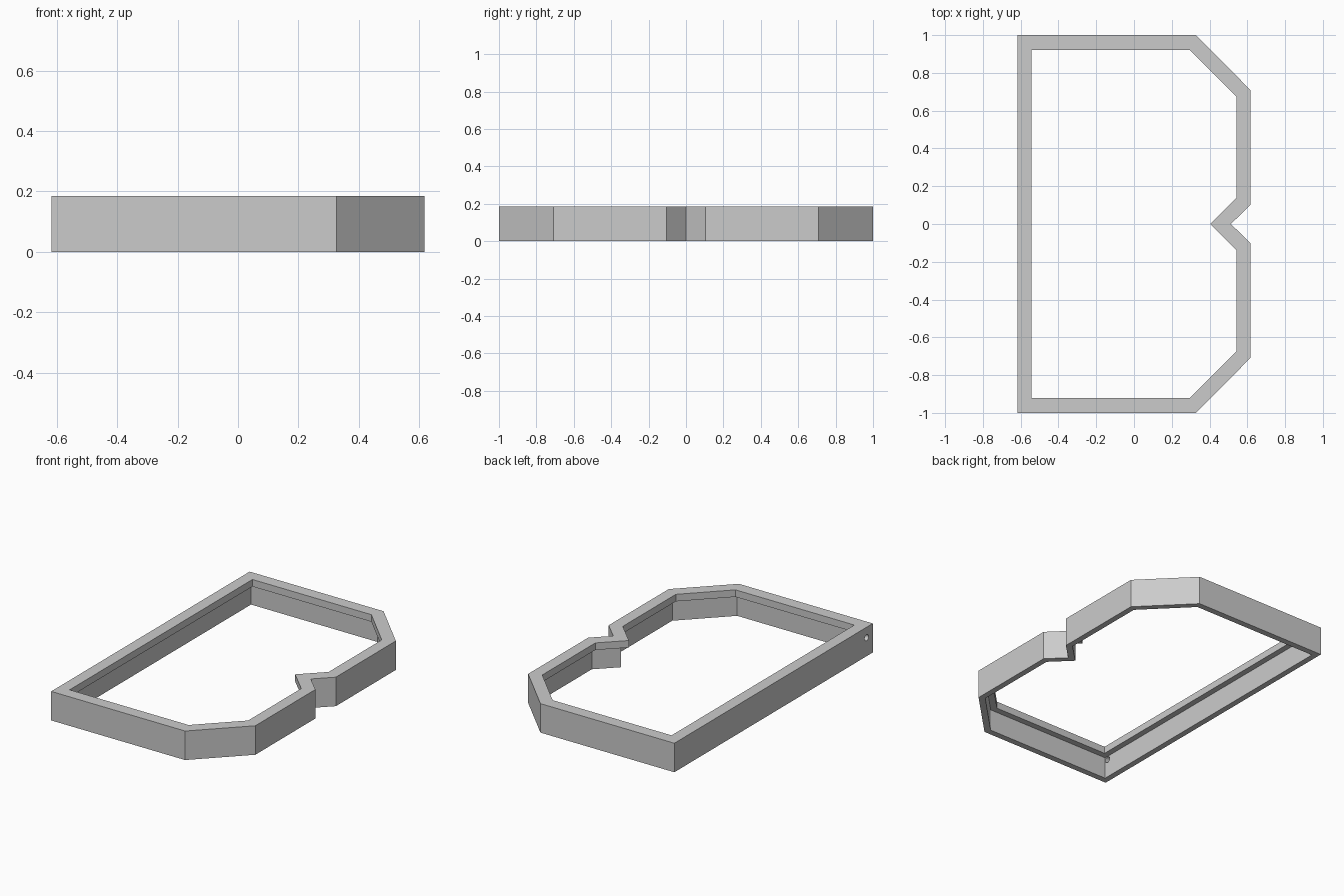
import bpy
import bmesh
import math

cube = bpy.data.objects.get("Cube")
if cube:
    bpy.data.objects.remove(cube, do_unlink=True)

HEIGHT = 0.185
LIP_Z = 0.14

grey = bpy.data.materials.new("light_grey")
grey.use_nodes = True
colour = (0.6, 0.6, 0.6, 1.0)
grey.diffuse_color = colour
grey.node_tree.nodes["Principled BSDF"].inputs["Base Color"].default_value = colour


def mirrored(half):
    """Close a half outline that ends on the notch tip by mirroring it in y."""
    return half + [(x, -y) for x, y in reversed(half[:-1])]


# Plan outlines: outside wall, inside of the lip, recessed wall halfway between
outer = mirrored([(-0.618, -1), (0.327, -1), (0.618, -0.708), (0.618, -0.103), (0.513, 0)])
inner = mirrored([(-0.543, -0.921), (0.296, -0.921), (0.543, -0.673), (0.543, -0.138), (0.403, 0)])
recess = [((a + c) / 2, (b + d) / 2) for (a, b), (c, d) in zip(outer, inner)]

# Frame: sweep the stepped wall section around the outline
section = [(outer, 0), (outer, HEIGHT), (inner, HEIGHT),
           (inner, LIP_Z), (recess, LIP_Z), (recess, 0)]
bm = bmesh.new()
rings = [[bm.verts.new((x, y, z)) for x, y in outline] for outline, z in section]
count = len(outer)
for r, ring in enumerate(rings):
    after = rings[(r + 1) % len(rings)]
    for i in range(count):
        j = (i + 1) % count
        bm.faces.new((ring[i], ring[j], after[j], after[i]))
bmesh.ops.recalc_face_normals(bm, faces=bm.faces)
mesh = bpy.data.meshes.new("frame")
bm.to_mesh(mesh)
bm.free()
mesh.materials.append(grey)
frame = bpy.data.objects.new("frame", mesh)
bpy.context.collection.objects.link(frame)

# Cable hole through the straight wall, just below the lip
bpy.ops.mesh.primitive_cylinder_add(vertices=24, radius=0.02, depth=0.1,
                                    location=(-0.61, -0.938, 0.118),
                                    rotation=(0, math.pi / 2, 0))
cutter = bpy.context.object
cutter.name = "hole_cutter"
cutter.data.materials.append(grey)
cutter.hide_render = True
hole = frame.modifiers.new("cable_hole", "BOOLEAN")
hole.operation = "DIFFERENCE"
hole.solver = "EXACT"
hole.object = cutter

# Apply the cut and discard the cutter
bpy.ops.object.select_all(action="DESELECT")
bpy.context.view_layer.objects.active = frame
frame.select_set(True)
bpy.ops.object.modifier_apply(modifier=hole.name)
bpy.data.objects.remove(cutter, do_unlink=True)
